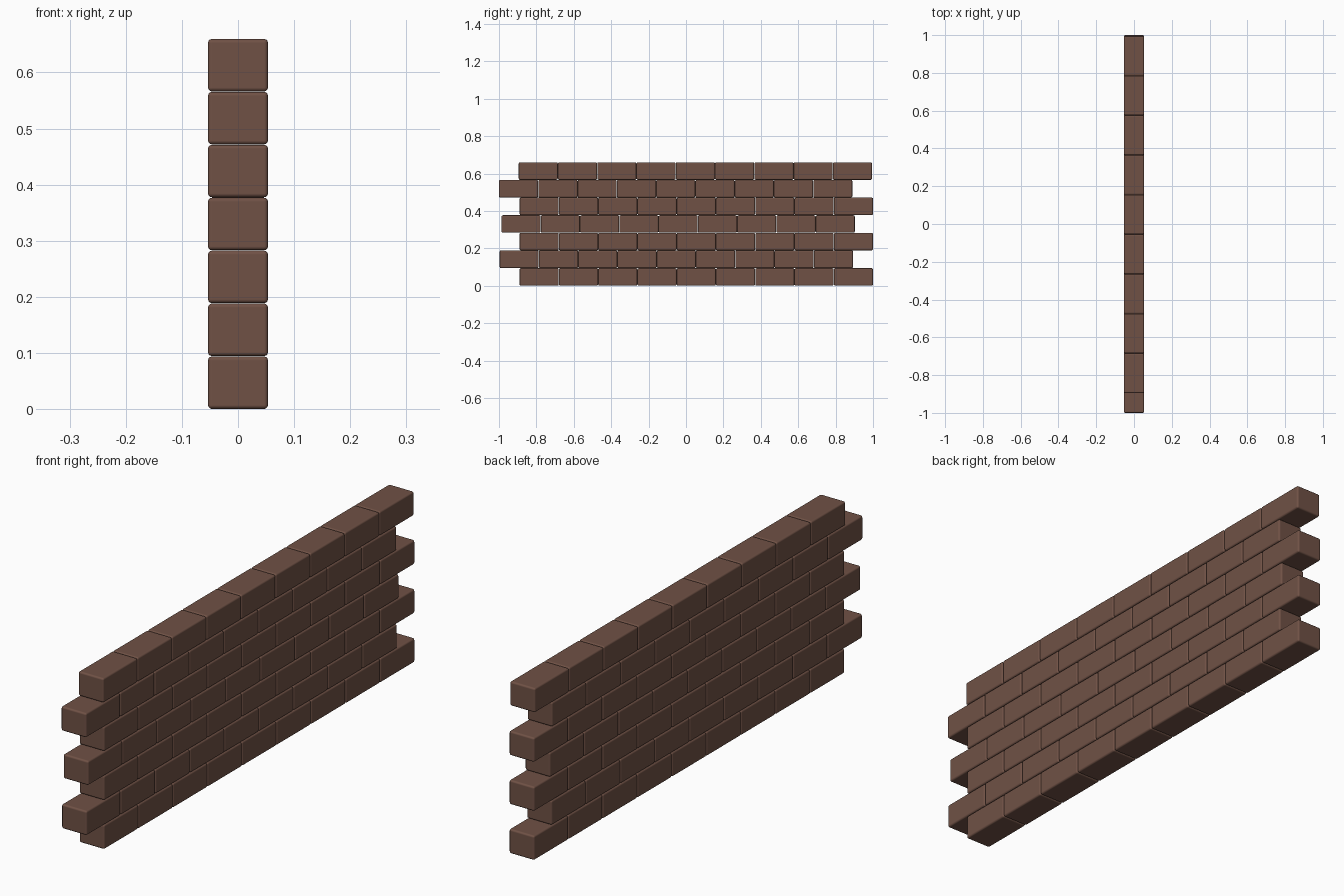
import bpy

if "Cube" in bpy.data.objects:
    bpy.data.objects.remove(bpy.data.objects["Cube"])

# Brick dimensions and layout
PITCH_Y, PITCH_Z = 0.21, 0.0943
LENGTH, DEPTH, HEIGHT = 0.209, 0.107, 0.0935
BRICKS = 9
# y of the left end of each course, bottom to top
STARTS = [-0.89, -0.997, -0.89, -0.987, -0.89, -1.0, -0.895]

brick_mat = bpy.data.materials.new("brown brick")
brick_mat.diffuse_color = (0.162, 0.083, 0.06, 1)
brick_mat.use_nodes = True
brick_mat.node_tree.nodes["Principled BSDF"].inputs["Base Color"].default_value = brick_mat.diffuse_color


def add_brick(name, y, z):
    bpy.ops.mesh.primitive_cube_add(size=1, location=(0, y, z))
    ob = bpy.context.object
    ob.name = name
    ob.scale = (DEPTH, LENGTH, HEIGHT)
    bpy.ops.object.transform_apply(location=False, rotation=False, scale=True)
    ob.data.materials.append(brick_mat)
    # softly rounded edges
    bevel = ob.modifiers.new("rounded edges", 'BEVEL')
    bevel.width = 0.007
    bevel.segments = 3
    bevel.harden_normals = True
    bpy.ops.object.shade_smooth()


# Staggered courses of bricks
for row, start in enumerate(STARTS):
    for i in range(BRICKS):
        add_brick(f"brick_{row + 1}_{i + 1}",
                  start + (i + 0.5) * PITCH_Y,
                  (row + 0.5) * PITCH_Z)
